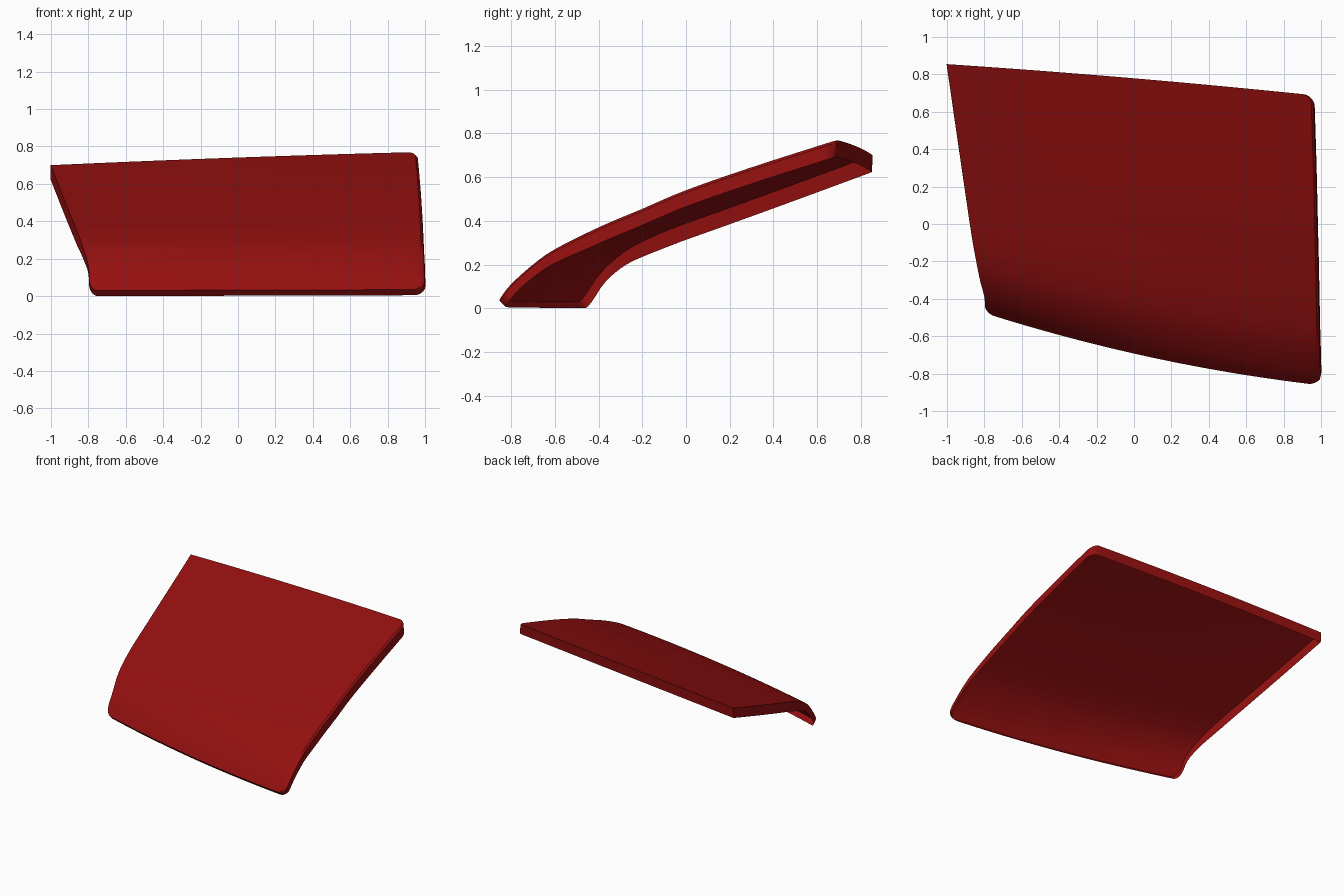
import bpy, bmesh, math
from mathutils import Vector

if "Cube" in bpy.data.objects:
    bpy.data.objects.remove(bpy.data.objects["Cube"])

# side profiles (x, y, z) from front to back
LEFT = [(-.80, -.475, .03), (-.797, -.40, .15), (-.822, -.30, .245), (-.842, -.20, .305),
        (-.868, -.05, .37), (-.905, .20, .46), (-.953, .53, .58), (-1, .855, .70)]
RIGHT = [(.985, -.86, .035), (.985, -.80, .11), (.983, -.70, .20), (.98, -.60, .27), (.976, -.40, .37),
         (.972, -.20, .455), (.967, 0, .54), (.96, .30, .645), (.948, .69, .77)]


def make_curve(points):
    """Smooth curve through the points, sampled by length from 0 to 1."""
    p = [Vector(q) for q in points]
    p = [2 * p[0] - p[1]] + p + [2 * p[-1] - p[-2]]
    fine = []
    for i in range(1, len(p) - 2):
        a, b, c, d = p[i - 1:i + 3]
        for k in range(20):
            t = k / 20
            fine.append(.5 * (2 * b + (c - a) * t + (2 * a - 5 * b + 4 * c - d) * t * t
                              + (3 * b - a - 3 * c + d) * t ** 3))
    fine.append(p[-2])
    dist = [0]
    for a, b in zip(fine, fine[1:]):
        dist.append(dist[-1] + (b - a).length)

    def at(v):
        s = v * dist[-1]
        for i in range(len(fine) - 1):
            if s <= dist[i + 1]:
                return fine[i].lerp(fine[i + 1], (s - dist[i]) / (dist[i + 1] - dist[i]))
        return fine[-1]
    return at


left, right = make_curve(LEFT), make_curve(RIGHT)


def surface(u, v):
    bow = 4 * u * (1 - u)
    p = left(v).lerp(right(v), u)
    return p + Vector((0, -.045 * (1 - v) ** 2 + .009 * v * v, .02 * v * (1 - v) + .005 * v)) * bow


def inset(d, rv, ru):
    """How far a rounded corner pulls in the side at distance d from the end."""
    if ru == 0 or d >= rv:
        return 0
    return ru * (1 - math.sqrt(max(0, 1 - ((rv - d) / rv) ** 2)))


# curved main skin with rounded corners
bm = bmesh.new()
ends = [0, .001, .004, .009, .016, .025, .035, .05, .065]
vs = ends + [.08 + .84 * i / 36 for i in range(37)] + [1 - e for e in reversed(ends)]
NU = 40
grid = []
for v in vs:
    u0 = inset(v, .06, .03)
    u1 = 1 - max(inset(v, .035, .028), inset(1 - v, .035, .022))
    grid.append([(bm.verts.new(surface(u, v)), u, v)
                 for u in (u0 + (u1 - u0) * i / NU for i in range(NU + 1))])
for a, b in zip(grid, grid[1:]):
    for i in range(NU):
        bm.faces.new((a[i][0], a[i + 1][0], b[i + 1][0], b[i][0]))

# folded rim around the whole edge
loop = (grid[0][:-1] + [r[-1] for r in grid[:-1]] + grid[-1][:0:-1]
        + [r[0] for r in grid[:0:-1]])


def rim_offset(u, v):
    t = min(1, v / .35)
    t = t * t * (3 - 2 * t)
    off = Vector((0, .03, -.03)).lerp(Vector((0, -.004, -.077)), t)
    out = .018 * max(0, min(1, (u - .96) / .04))
    return off, Vector((out, 0, 0))


previous = [item[0] for item in loop]
for down, outward in ((.15, .7), (1, 1)):
    ring = []
    for vert, u, v in loop:
        off, out = rim_offset(u, v)
        ring.append(bm.verts.new(vert.co + off * down + out * outward))
    n = len(ring)
    for i in range(n):
        j = (i + 1) % n
        bm.faces.new((previous[j], previous[i], ring[i], ring[j]))
    previous = ring

# centre the model on the ground
for axis in range(3):
    c = [x.co[axis] for x in bm.verts]
    shift = min(c) if axis == 2 else (min(c) + max(c)) / 2
    for x in bm.verts:
        x.co[axis] -= shift

mesh = bpy.data.meshes.new("curved_panel")
bm.to_mesh(mesh)
bm.free()
panel = bpy.data.objects.new("curved_panel", mesh)
bpy.context.collection.objects.link(panel)

red = bpy.data.materials.new("dark_red")
red.diffuse_color = (.30, .005, .005, 1)
red.use_nodes = True
red.node_tree.nodes["Principled BSDF"].inputs["Base Color"].default_value = red.diffuse_color
mesh.materials.append(red)

bpy.context.view_layer.objects.active = panel
panel.select_set(True)
bpy.ops.object.shade_smooth_by_angle(angle=math.radians(35))
